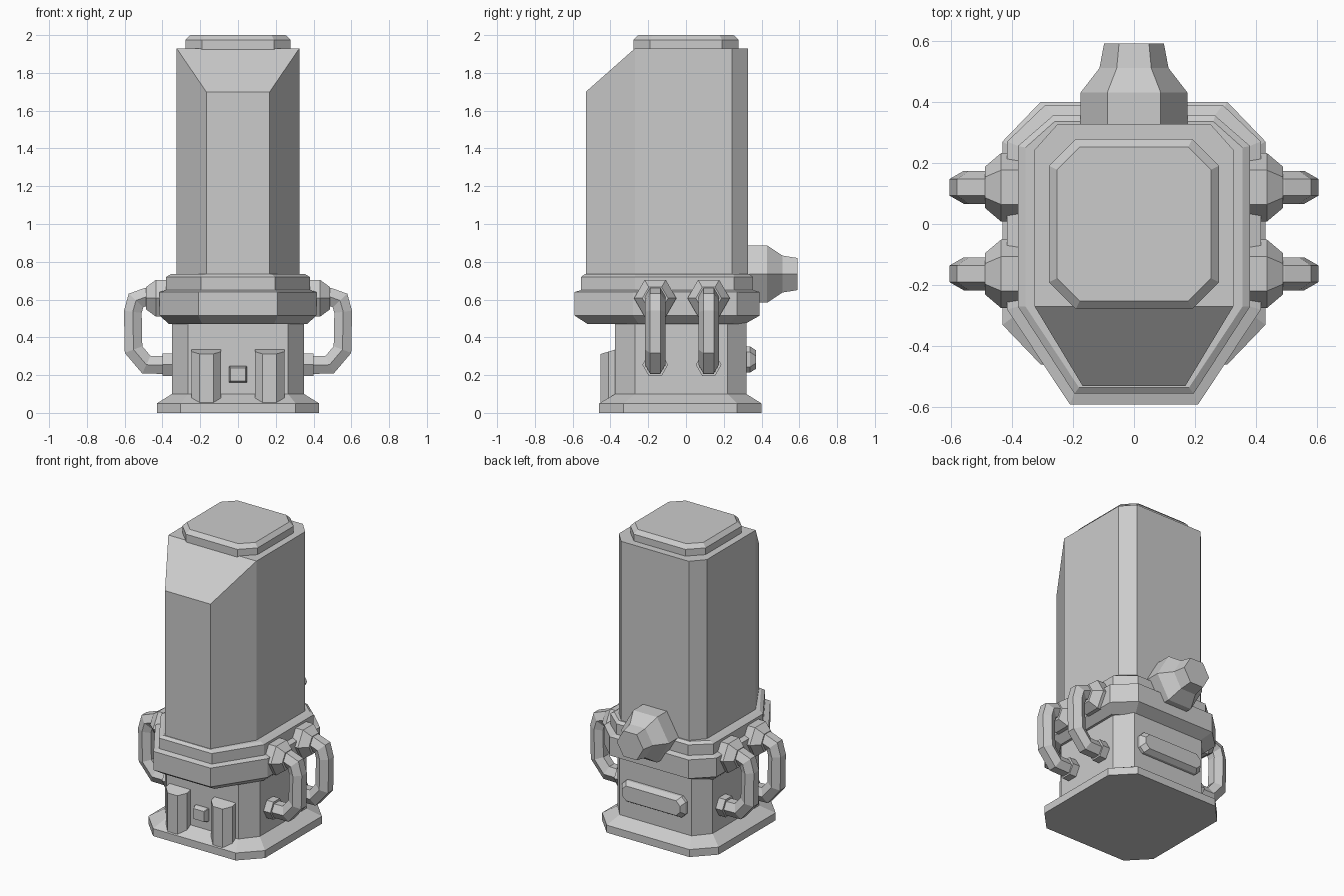
import bpy
import bmesh
from math import cos, sin, pi
from mathutils import Vector

default_cube = bpy.data.objects.get("Cube")
if default_cube:
    bpy.data.objects.remove(default_cube, do_unlink=True)

# One plain grey for every part
grey = bpy.data.materials.new("light grey")
grey.use_nodes = True
colour = (0.6, 0.6, 0.6, 1)
grey.diffuse_color = colour
grey.node_tree.nodes["Principled BSDF"].inputs["Base Color"].default_value = colour


def loft(name, sections, cut=None):
    """Join matching loops of points into a closed solid, optionally sliced by a plane."""
    bm = bmesh.new()
    rings = [[bm.verts.new(p) for p in loop] for loop in sections]
    for a, b in zip(rings, rings[1:]):
        for i in range(len(a)):
            j = (i + 1) % len(a)
            bm.faces.new((a[i], a[j], b[j], b[i]))
    bm.faces.new(rings[0])
    bm.faces.new(rings[-1])
    if cut:
        geom = bm.verts[:] + bm.edges[:] + bm.faces[:]
        bmesh.ops.bisect_plane(bm, geom=geom, plane_co=cut[0], plane_no=cut[1], clear_outer=True)
        bmesh.ops.holes_fill(bm, edges=[e for e in bm.edges if e.is_boundary])
    bmesh.ops.recalc_face_normals(bm, faces=bm.faces[:])
    mesh = bpy.data.meshes.new(name)
    bm.to_mesh(mesh)
    bm.free()
    mesh.materials.append(grey)
    obj = bpy.data.objects.new(name, mesh)
    bpy.context.collection.objects.link(obj)
    return obj


def plan(z, side, front, front_x, front_y, back, back_x, back_y):
    """Eight-sided outline at height z, symmetric in x."""
    right = [(front_x, front), (side, front_y), (side, back_y), (back_x, back)]
    return [(x, y, z) for x, y in right] + [(-x, y, z) for x, y in reversed(right)]


def hexagon(centre, radius, u, v):
    """Six points around a centre, with corners along u."""
    return [Vector(centre) + radius * (u * cos(i * pi / 3) + v * sin(i * pi / 3)) for i in range(6)]


X, Y, Z = Vector((1, 0, 0)), Vector((0, 1, 0)), Vector((0, 0, 1))

# Base plate with sloped rim, and the lower body
base = (0.43, -0.46, 0.305, -0.33, 0.40, 0.305, 0.27)
waist = (0.35, -0.375, 0.265, -0.27, 0.32, 0.265, 0.22)
loft("base_plate", [plan(0, *base), plan(0.05, *base), plan(0.1, *waist)])
loft("lower_body", [plan(0.08, *waist), plan(0.5, *waist)])

# Two-step collar
low = (0.415, -0.59, 0.21, -0.28, 0.39, 0.29, 0.27)
high = (0.38, -0.555, 0.195, -0.27, 0.355, 0.265, 0.255)
loft("lower_collar", [
    plan(0.47, 0.365, -0.52, 0.19, -0.25, 0.31, 0.25, 0.23),
    plan(0.515, *low), plan(0.64, *low), plan(0.65, *high)])
loft("upper_collar", [
    plan(0.63, *high), plan(0.72, *high),
    plan(0.735, 0.355, -0.535, 0.18, -0.27, 0.335, 0.26, 0.25)])

# Tall tower with the upper front sliced off at an angle
tower = (0.325, -0.53, 0.168, -0.27, 0.327, 0.25, 0.243)
loft("tower", [plan(0.7, *tower), plan(1.93, *tower)],
     cut=((0, -0.27, 1.93), (0, -0.23, 0.26)))

# Top cap
cap = (0.278, -0.278, 0.19, -0.19, 0.278, 0.19, 0.19)
loft("top_cap", [plan(1.92, *cap), plan(1.975, *cap),
                 plan(2.0, 0.252, -0.252, 0.178, -0.178, 0.252, 0.178, 0.178)])

# Rear nozzle
loft("rear_nozzle", [hexagon((0, y, 0.735), r, X, Z) for y, r in
                     ((0.28, 0.175), (0.43, 0.175), (0.51, 0.113), (0.59, 0.098))])

# Side handles with upper sockets and lower feet
path = [Vector((x, 0, z)) for x, z in
        ((0.40, 0.615), (0.485, 0.615), (0.54, 0.595), (0.557, 0.535),
         (0.553, 0.335), (0.485, 0.255), (0.33, 0.252))]


def handle_ring(i):
    """Hexagonal section mitred to the bend at a path point."""
    before = (path[i] - path[max(i - 1, 0)]).normalized()
    after = (path[min(i + 1, len(path) - 1)] - path[i]).normalized()
    along = (before + after).normalized()
    normal = along.cross(Y)
    stretch = 1 / max(along.dot(before), along.dot(after))
    return hexagon(path[i], 0.054, Y, normal * stretch)


for side, side_name in ((1, "left"), (-1, "right")):
    for y, place in ((-0.163, "front"), (0.12, "back")):
        label = f"{side_name}_{place}"

        def put(loop):
            return [(side * p.x, p.y + y, p.z) for p in loop]

        loft(f"{label}_handle", [put(handle_ring(i)) for i in range(len(path))])
        loft(f"{label}_socket", [put(hexagon((x, 0, 0.607), r, Y, Z)) for x, r in
                                 ((0.34, 0.112), (0.435, 0.112), (0.487, 0.068))])
        loft(f"{label}_foot", [put(hexagon((x, 0, 0.255), 0.068, Y, Z)) for x in (0.33, 0.4)])

    # Faceted front pod beside the centre line
    profile = [(-0.078, -0.35), (-0.078, -0.41), (-0.036, -0.452),
               (0.036, -0.452), (0.078, -0.41), (0.078, -0.35)]
    loft(f"{side_name}_front_pod", [
        [(side * 0.167 + x, py, 0.04) for x, py in profile],
        [(side * 0.167 + x, py, 0.335 + 0.3 * (py + 0.375)) for x, py in profile]])


def panel(name, half_x, z0, z1, corner, inset, y0, y1):
    """Raised panel with clipped corners and sloped edges."""
    def loop(y, d):
        a, lo, hi = half_x - d, z0 + d, z1 - d
        right = [(a - corner, lo), (a, lo + corner), (a, hi - corner), (a - corner, hi)]
        return [(x, y, z) for x, z in right] + [(-x, y, z) for x, z in reversed(right)]
    middle = y0 + (y1 - y0) * 0.55
    loft(name, [loop(y0, 0), loop(middle, 0), loop(y1, inset)])


panel("rear_panel", 0.235, 0.213, 0.352, 0.03, 0.02, 0.30, 0.37)
panel("front_latch", 0.048, 0.16, 0.247, 0.003, 0.009, -0.36, -0.415)
